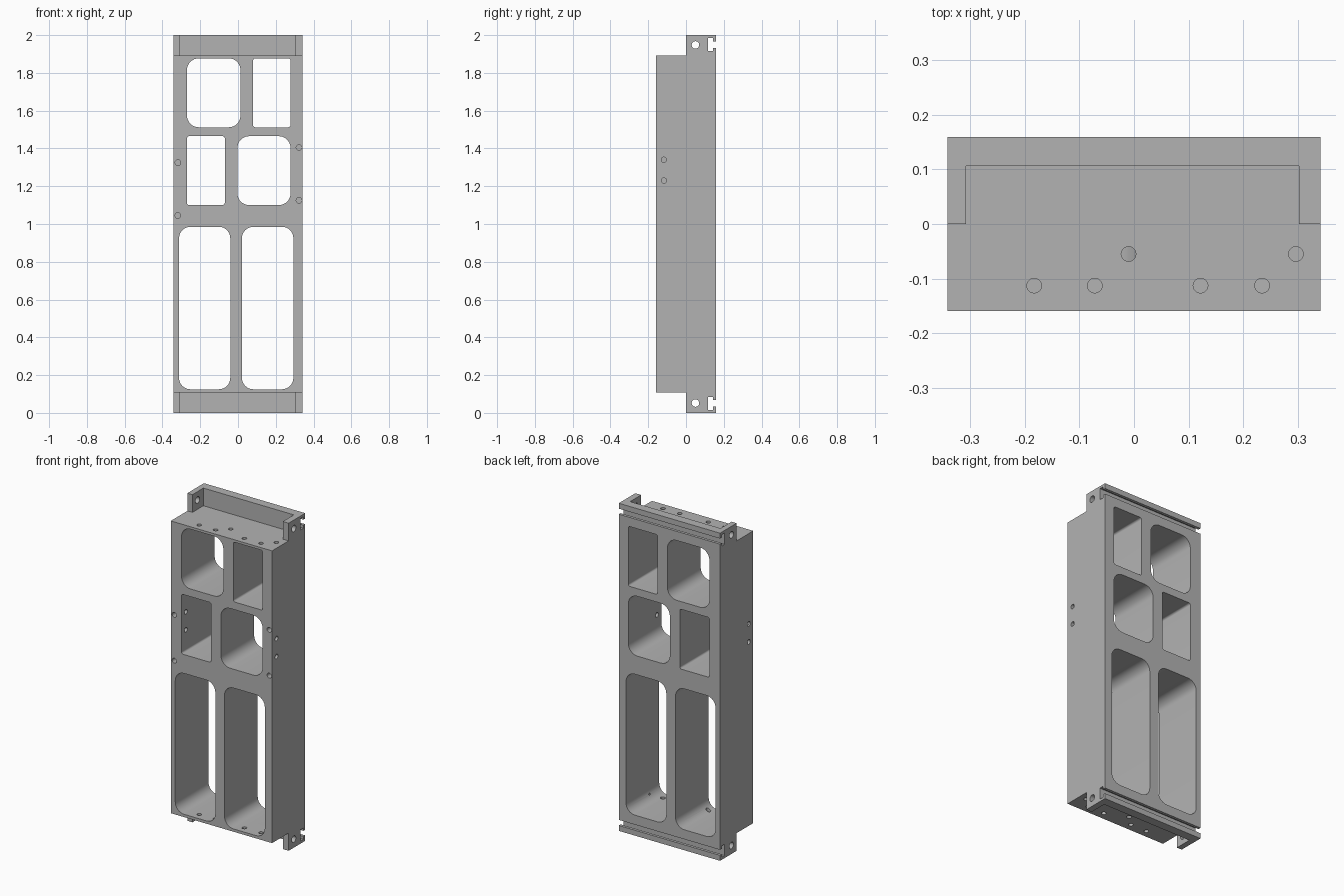
import bpy, bmesh, math
from mathutils import Vector

if "Cube" in bpy.data.objects:
    bpy.data.objects.remove(bpy.data.objects["Cube"], do_unlink=True)

grey = bpy.data.materials.new("plain_grey")
grey.use_nodes = True
COLOUR = (0.45, 0.45, 0.45, 1)
grey.diffuse_color = COLOUR
grey.node_tree.nodes["Principled BSDF"].inputs["Base Color"].default_value = COLOUR

W, D, H = 0.342, 0.16, 2.0     # half width, half depth, height
END = 0.108                    # height of each end bracket


def prism(name, points, axis, lo, hi):
    """Extrude a 2D outline along one axis."""
    place = {"X": lambda u, v, t: (t, u, v),
             "Y": lambda u, v, t: (u, t, v),
             "Z": lambda u, v, t: (u, v, t)}[axis]
    bm = bmesh.new()
    face = bm.faces.new([bm.verts.new(place(u, v, lo)) for u, v in points])
    new = bmesh.ops.extrude_face_region(bm, geom=[face])["geom"]
    bmesh.ops.translate(bm, vec=Vector(place(0, 0, hi - lo)),
                        verts=[g for g in new if isinstance(g, bmesh.types.BMVert)])
    bmesh.ops.recalc_face_normals(bm, faces=bm.faces)
    mesh = bpy.data.meshes.new(name)
    bm.to_mesh(mesh)
    bm.free()
    mesh.materials.append(grey)
    obj = bpy.data.objects.new(name, mesh)
    bpy.context.collection.objects.link(obj)
    return obj


def rounded(x0, x1, z0, z1, r, steps=8):
    corners = [(x1 - r, z1 - r), (x0 + r, z1 - r), (x0 + r, z0 + r), (x1 - r, z0 + r)]
    return [(cx + r * math.cos(a), cz + r * math.sin(a))
            for q, (cx, cz) in enumerate(corners)
            for a in [(q + i / steps) * math.pi / 2 for i in range(steps + 1)]]


def circle(u, v, r, n=20):
    return [(u + r * math.cos(math.tau * i / n), v + r * math.sin(math.tau * i / n))
            for i in range(n)]


# Side outline: deep body, shallower ends, T-slot along each back edge
half = [(-D, END), (0, END), (0, 0), (D, 0), (D, 0.033), (0.143, 0.033),
        (0.143, 0.015), (0.116, 0.015), (0.116, 0.085), (0.143, 0.085),
        (0.143, 0.067), (D, 0.067)]
outline = half + [(y, H - z) for y, z in reversed(half)]
frame = prism("chassis_frame", outline, "X", -W, W)


def cut(points, axis, lo, hi):
    cutter = prism("cutter", points, axis, lo, hi)
    cutter.hide_render = True
    mod = frame.modifiers.new("cut", "BOOLEAN")
    mod.operation, mod.solver, mod.object = "DIFFERENCE", "EXACT", cutter
    bpy.context.view_layer.objects.active = frame
    bpy.ops.object.modifier_apply(modifier=mod.name)
    bpy.data.objects.remove(cutter, do_unlink=True)


# Through windows
for window in [(-0.27, 0.013, 1.512, 1.877, 0.062), (0.08, 0.278, 1.512, 1.877, 0.012),
               (-0.27, -0.07, 1.1, 1.465, 0.012), (-0.003, 0.278, 1.1, 1.465, 0.062),
               (-0.312, -0.041, 0.125, 0.985, 0.06), (0.021, 0.293, 0.125, 0.985, 0.06)]:
    cut(rounded(*window), "Y", -0.3, 0.3)

# U-shaped recess in each end bracket
recess = [(-0.308, -0.1), (0.303, -0.1), (0.303, 0.106), (-0.308, 0.106)]
for lo, hi in [(-0.1, END), (H - END, H + 0.1)]:
    cut(recess, "Z", lo, hi)

# Holes through bracket ears and outer side walls
for lo, hi in [(-0.4, -0.25), (0.25, 0.4)]:
    for z in (0.052, H - 0.052):
        cut(circle(0.05, z, 0.02), "X", lo, hi)
    for z in (1.23, 1.34):
        cut(circle(-0.117, z, 0.014), "X", lo, hi)

# Blind holes in the front
for x, z in [(-0.318, 1.325), (-0.318, 1.045), (0.323, 1.405), (0.323, 1.125)]:
    cut(circle(x, z, 0.015), "Y", -0.2, -0.08)

# Holes in the top and bottom plates
for x, y in [(-0.183, -0.113), (-0.072, -0.113), (0.122, -0.113),
             (0.235, -0.113), (-0.01, -0.055), (0.297, -0.055)]:
    for lo, hi in [(0.05, 0.16), (H - 0.16, H - 0.05)]:
        cut(circle(x, y, 0.0135), "Z", lo, hi)

# Smooth only the rounded corners and bores
bpy.ops.object.select_all(action="DESELECT")
frame.select_set(True)
bpy.context.view_layer.objects.active = frame
bpy.ops.object.shade_smooth_by_angle(angle=math.radians(30))
